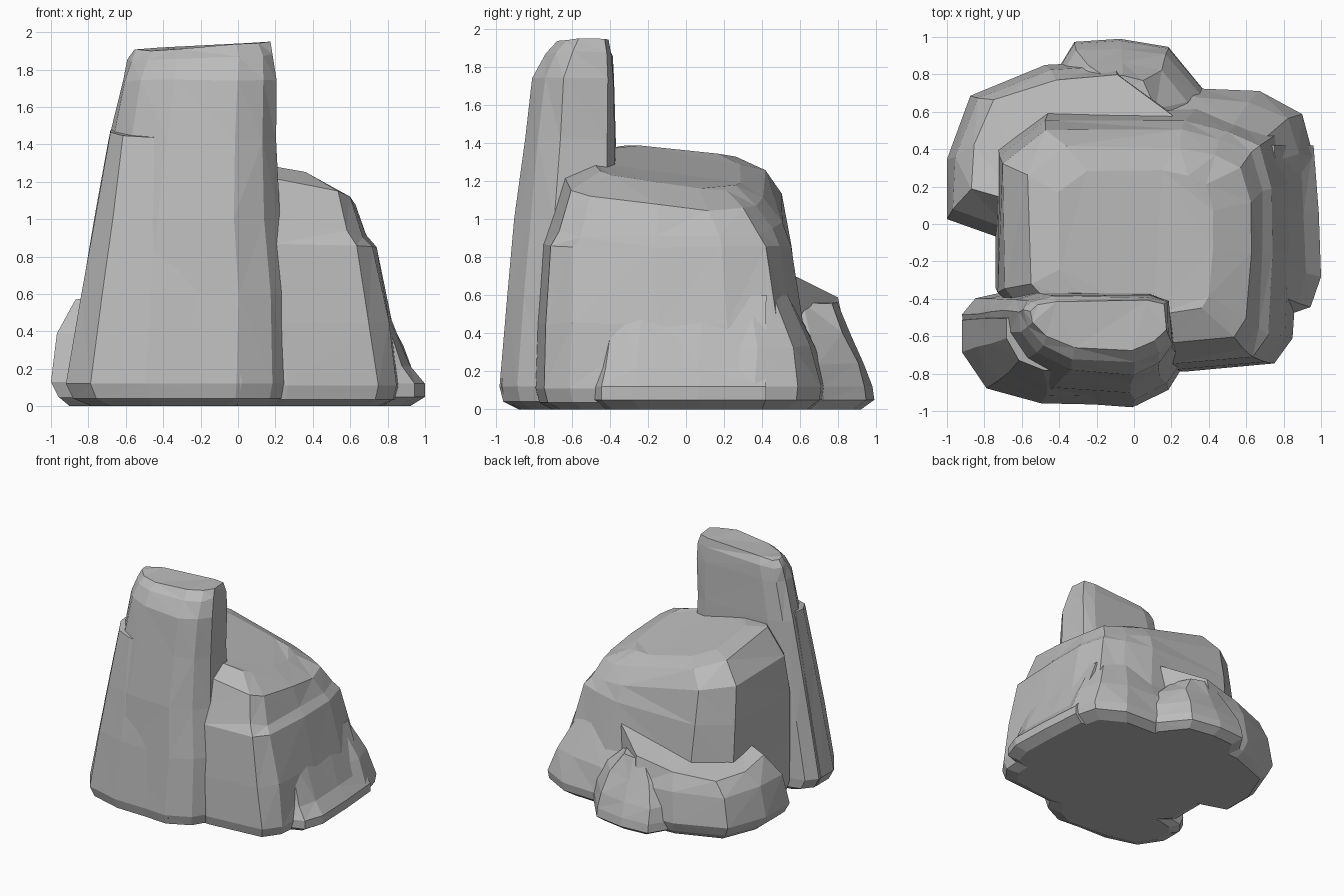
import bpy
import bmesh
import random

random.seed(4)

default_cube = bpy.data.objects.get("Cube")
if default_cube:
    bpy.data.objects.remove(default_cube, do_unlink=True)

stone = bpy.data.materials.new("grey stone")
stone.use_nodes = True
stone_colour = (0.5, 0.5, 0.5, 1)
stone.diffuse_color = stone_colour
stone.node_tree.nodes["Principled BSDF"].inputs["Base Color"].default_value = stone_colour


def level(z, left, right, front, back, tilt_x=0, tilt_y=0):
    """One horizontal slice of a boulder: its box, height and slope."""
    return dict(z=z, left=left, right=right, front=front, back=back,
                tilt_x=tilt_x, tilt_y=tilt_y)


def boulder(name, outline, levels, rough=0.01):
    """Loft a unit outline through the slices, with chiselled flat facets."""
    bm = bmesh.new()
    rings = []
    for index, cut in enumerate(levels):
        ring = []
        for u, v in outline:
            x = cut["left"] + u * (cut["right"] - cut["left"])
            y = cut["front"] + v * (cut["back"] - cut["front"])
            z = cut["z"] + cut["tilt_x"] * x + cut["tilt_y"] * y
            if index > 2:
                x += random.uniform(-rough, rough)
                y += random.uniform(-rough, rough)
                z += random.uniform(-rough, rough)
            ring.append(bm.verts.new((x, y, z)))
        rings.append(ring)
    count = len(outline)
    for lower, upper in zip(rings, rings[1:]):
        for i in range(count):
            j = (i + 1) % count
            bm.faces.new((lower[i], lower[j], upper[j], upper[i]))
    bm.faces.new(rings[0])
    bm.faces.new(rings[-1])
    bmesh.ops.triangulate(bm, faces=bm.faces[:])
    bmesh.ops.recalc_face_normals(bm, faces=bm.faces[:])
    mesh = bpy.data.meshes.new(name)
    bm.to_mesh(mesh)
    bm.free()
    mesh.materials.append(stone)
    rock = bpy.data.objects.new(name, mesh)
    bpy.context.collection.objects.link(rock)
    return rock


# Main mass, its top falling away to the right and the back
boulder("main_boulder",
        [(.62, 0), (.92, .03), (.98, .12), (1, .45), (1, .72), (.95, .9),
         (.83, .96), (.68, 1), (.17, 1), (0, .85), (0, .3), (.2, .05)],
        [level(0, -.65, .78, -.7, .62),
         level(.035, -.72, .86, -.77, .69),
         level(.11, -.74, .88, -.79, .7),
         level(.45, -.73, .83, -.77, .61),
         level(.86, -.72, .745, -.75, .55),
         level(1.04, -.7, .69, -.71, .51, tilt_x=-.19),
         level(1.215, -.56, .63, -.63, .41, tilt_x=-.24, tilt_y=-.09),
         level(1.27, -.4, .42, -.48, .28, tilt_x=-.23, tilt_y=-.12)])

# Tall pillar at the front
boulder("front_pillar",
        [(0, .8), (.02, .55), (.13, .27), (.34, .06), (.76, 0), (.92, .15),
         (1, .4), (.98, .92), (.86, 1), (.2, 1), (.06, .94)],
        [level(0, -.78, .16, -.88, -.4),
         level(.04, -.88, .26, -.96, -.36),
         level(.12, -.92, .28, -.98, -.36),
         level(.6, -.84, .27, -.94, -.36),
         level(1, -.77, .22, -.9, -.37),
         level(1.42, -.69, .2, -.85, -.37),
         level(1.74, -.62, .2, -.81, -.38),
         level(1.87, -.59, .19, -.74, -.39, tilt_x=.04),
         level(1.95, -.56, .17, -.67, -.41, tilt_x=.06, tilt_y=.03)],
        rough=.007)

# Broken shoulder on the corner of the pillar
boulder("pillar_shoulder",
        [(0, .8), (0, .5), (.14, .16), (.45, .02), (1, 0), (1, 1), (.3, 1)],
        [level(0, -.78, 0, -.86, -.42),
         level(.04, -.88, 0, -.95, -.4),
         level(.12, -.92, .02, -.97, -.4),
         level(.6, -.84, -.02, -.92, -.4),
         level(1, -.77, -.08, -.87, -.42),
         level(1.54, -.68, -.25, -.79, -.44, tilt_y=.13)],
        rough=.006)

# Low sloping ledge wrapping the back
boulder("back_ledge",
        [(0, .13), (0, .46), (.1, .81), (.42, .98), (.72, 1), (1, .7),
         (1, .4), (.24, .02)],
        [level(0, -.9, .22, -.02, .78),
         level(.05, -.96, .25, -.08, .84),
         level(.13, -1, .25, -.1, .87),
         level(.38, -.96, .24, -.04, .84),
         level(.77, -.86, .2, .1, .79, tilt_x=.2, tilt_y=-.2)])

# Small spur at the foot of the ledge
boulder("back_spur",
        [(0, .6), (.15, .97), (.45, 1), (.77, .92), (1, .5), (1, 0), (0, 0)],
        [level(0, -.36, .32, .45, .92),
         level(.05, -.44, .37, .45, .99),
         level(.12, -.44, .37, .45, .98),
         level(.24, -.42, .35, .45, .94),
         level(.4, -.34, .29, .45, .86),
         level(.56, -.2, .12, .45, .79)],
        rough=.006)

# Swelling at the rear corner
boulder("rear_corner_bulge",
        [(0, 1), (0, 0), (.9, 0), (1, .4), (.92, .75), (.62, .94), (.2, .96)],
        [level(0, .2, .86, .1, .67),
         level(.05, .2, .95, .1, .74),
         level(.12, .2, .96, .1, .75),
         level(.33, .2, .88, .15, .69),
         level(.6, .2, .74, .2, .55)])

# Low foot along the side, blending up into the wall
boulder("side_foot",
        [(.6, 0), (.86, .04), (1, .22), (.97, .6), (.9, 1), (0, 1), (0, 0)],
        [level(0, .6, .92, -.42, .4),
         level(.05, .6, 1, -.48, .42),
         level(.12, .6, 1, -.48, .42),
         level(.22, .6, .92, -.46, .42),
         level(.6, .6, .77, -.4, .42)],
        rough=.005)
